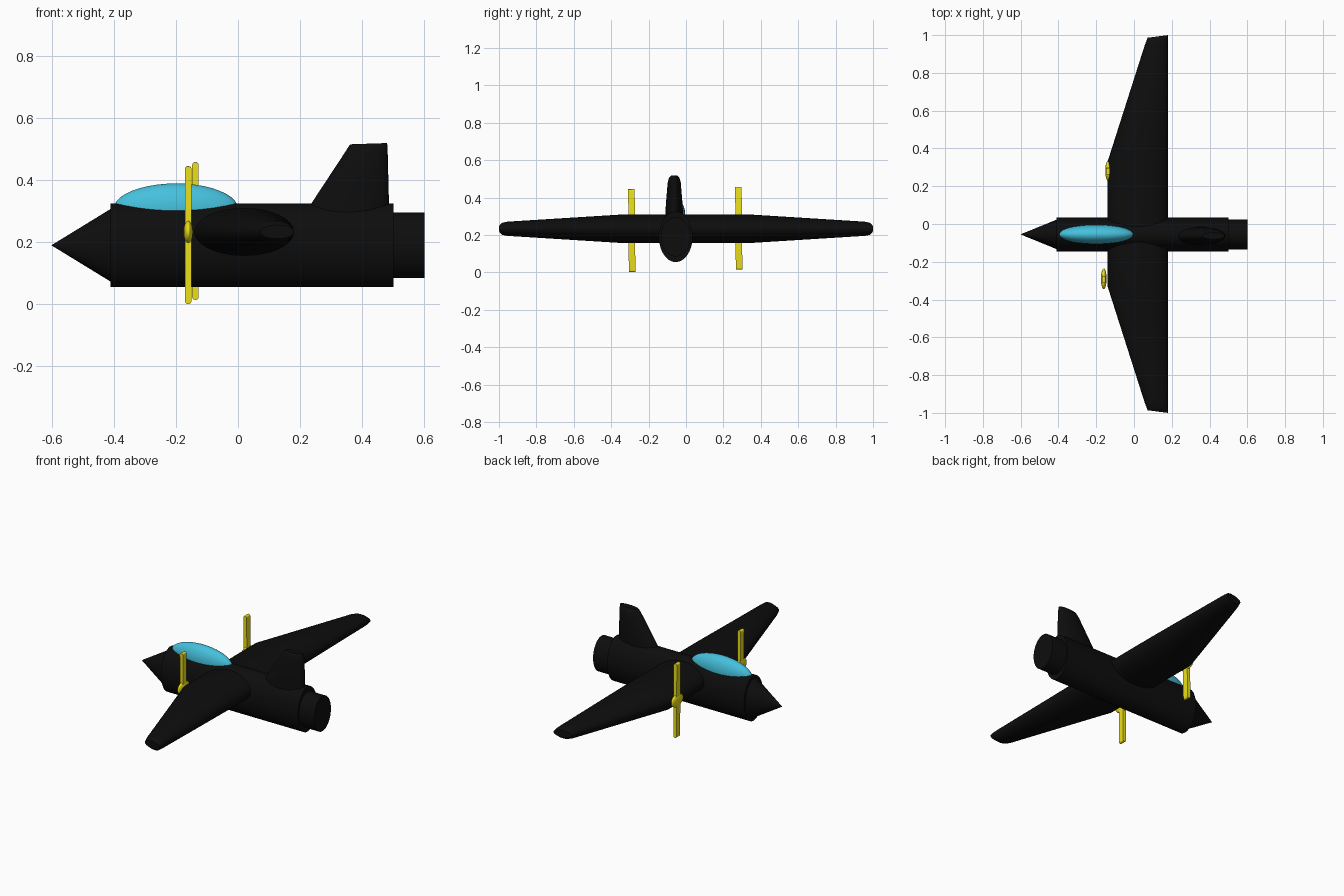
import bpy, bmesh, math

if "Cube" in bpy.data.objects:
    bpy.data.objects.remove(bpy.data.objects["Cube"])

def material(name, rgb):
    m = bpy.data.materials.new(name)
    m.diffuse_color = (*rgb, 1)
    m.use_nodes = True
    m.node_tree.nodes["Principled BSDF"].inputs["Base Color"].default_value = m.diffuse_color
    return m

BLACK = material("black", (0.004, 0.004, 0.004))
CYAN = material("cyan", (0.06, 0.53, 0.72))
YELLOW = material("yellow", (0.85, 0.75, 0.01))

def finish(obj, name, mat, angle=35):
    obj.name = name
    obj.data.materials.append(mat)
    bpy.ops.object.select_all(action='DESELECT')
    obj.select_set(True)
    bpy.context.view_layer.objects.active = obj
    bpy.ops.object.shade_smooth_by_angle(angle=math.radians(angle))
    return obj

def loft(name, rings, mat):
    """Skin a list of closed rings and cap both ends."""
    bm = bmesh.new()
    loops = [[bm.verts.new(p) for p in ring] for ring in rings]
    n = len(loops[0])
    for a, b in zip(loops, loops[1:]):
        for i in range(n):
            bm.faces.new((a[i], a[(i + 1) % n], b[(i + 1) % n], b[i]))
    bm.faces.new(loops[0])
    bm.faces.new(loops[-1])
    bmesh.ops.recalc_face_normals(bm, faces=bm.faces)
    mesh = bpy.data.meshes.new(name)
    bm.to_mesh(mesh)
    bm.free()
    obj = bpy.data.objects.new(name, mesh)
    bpy.context.collection.objects.link(obj)
    return finish(obj, name, mat)

def circle(n=48):
    return [(math.cos(2 * math.pi * i / n), math.sin(2 * math.pi * i / n)) for i in range(n)]

def tube(name, stations):
    """Elliptical body along x from (x, y radius, z radius) stations."""
    return loft(name, [[(x, -0.055 + ry * c, 0.19 + rz * s) for c, s in circle()]
                       for x, ry, rz in stations], BLACK)

def ellipsoid(name, loc, radii, mat):
    bpy.ops.mesh.primitive_uv_sphere_add(segments=40, ring_count=20, location=loc)
    obj = bpy.context.object
    obj.scale = radii
    return finish(obj, name, mat, 60)

# Fuselage, nose and exhaust
tube("fuselage", [(-0.41, 0.09, 0.135), (0.5, 0.09, 0.135)])
tube("nose_cone", [(-0.6, 0.0005, 0.0005), (-0.405, 0.08, 0.12)])
tube("exhaust", [(0.49, 0.08, 0.105), (0.6, 0.08, 0.105)])

# Canopy
ellipsoid("canopy", (-0.2, -0.055, 0.308), (0.2, 0.051, 0.081), CYAN)

# Wing: (y, leading x, half thickness, tip skew)
half = [(0.33, -0.14, 0.077, 0), (0.955, 0.058, 0.038, 0.005),
        (0.98, 0.066, 0.033, 0.01), (0.993, 0.072, 0.022, 0.007)]
stations = [(-y, x, t, -k) for y, x, t, k in reversed(half)] + half
loft("wing", [[((x + 0.18) / 2 + (0.18 - x) / 2 * c, y + k * c, 0.233 + t * s)
               for c, s in circle()] for y, x, t, k in stations], BLACK)

# Tail fin: (z, front x, rear x, half thickness)
fin = [(0.27, 0.199, 0.487, 0.048), (0.36, 0.258, 0.485, 0.045),
       (0.48, 0.337, 0.482, 0.035), (0.505, 0.353, 0.481, 0.028), (0.517, 0.361, 0.48, 0.018)]
loft("tail_fin", [[((a + b) / 2 + (b - a) / 2 * c, -0.063 + t * s, z + 0.002 * c)
                   for c, s in circle()] for z, a, b, t in fin], BLACK)

# Propellers
for side, x, y, z in (("left", -0.16, -0.29, 0.223), ("right", -0.137, 0.282, 0.236)):
    bpy.ops.mesh.primitive_cube_add(size=1, location=(x, y, z))
    blade = bpy.context.object
    blade.scale = (0.021, 0.035, 0.443)
    bpy.ops.object.transform_apply(location=False, rotation=False, scale=True)
    # round only the edges running along y
    bm = bmesh.new()
    bm.from_mesh(blade.data)
    edges = [e for e in bm.edges if abs(e.verts[0].co.y - e.verts[1].co.y) > 0.01]
    bmesh.ops.bevel(bm, geom=edges, offset=0.0095, segments=5, profile=0.5, affect='EDGES')
    bm.to_mesh(blade.data)
    bm.free()
    blade.rotation_euler.x = math.radians(0.5)
    finish(blade, side + "_propeller_blade", YELLOW)
    ellipsoid(side + "_propeller_hub", (x, y, 0.233), (0.015, 0.054, 0.037), YELLOW)
